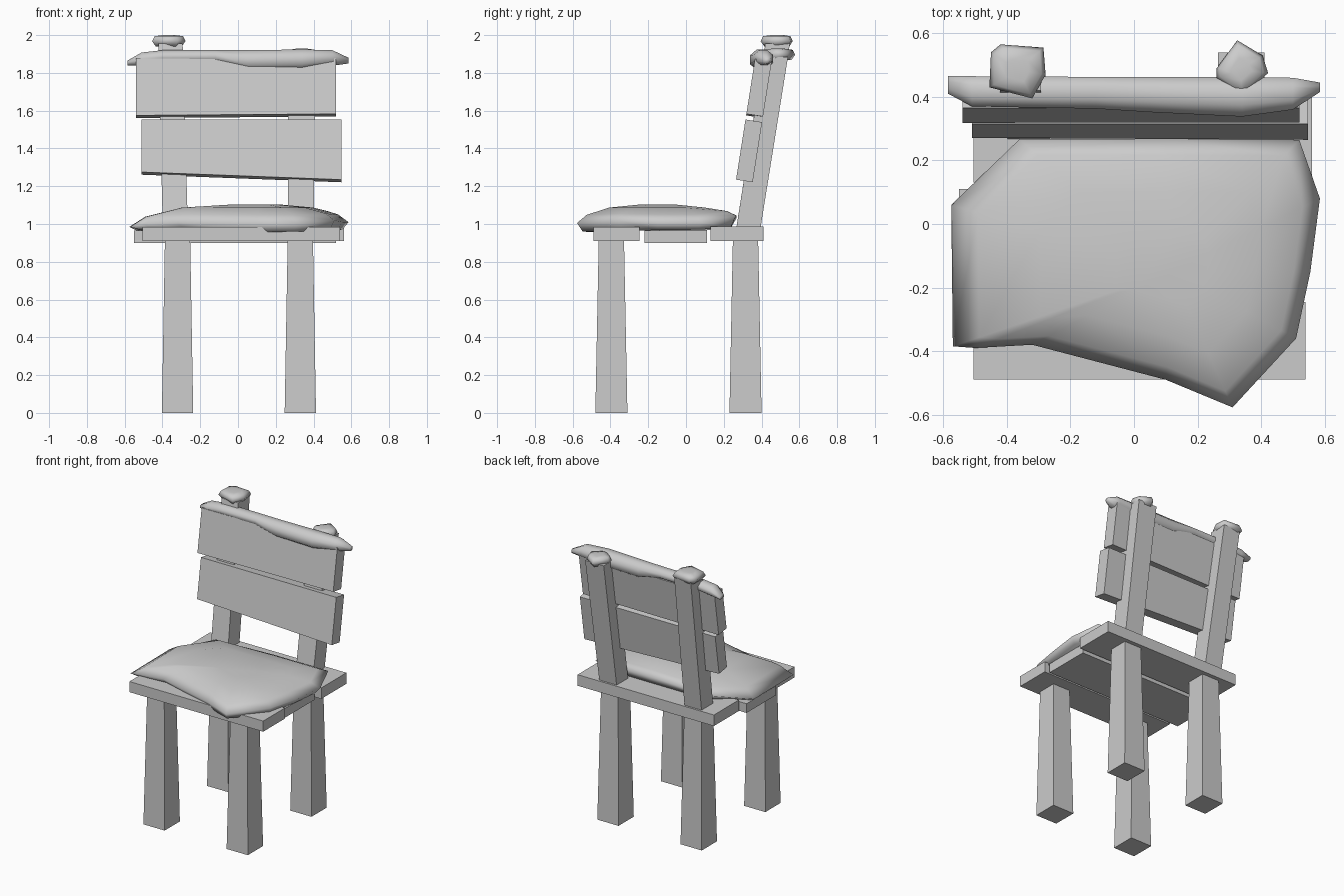
import bpy, bmesh, math

def loft(name, rings, smooth=False):
    """Bridge equal-sized rings of points and cap both ends."""
    bm = bmesh.new()
    vs = [[bm.verts.new(p) for p in r] for r in rings]
    n = len(vs[0])
    for a, b in zip(vs, vs[1:]):
        for i in range(n):
            j = (i + 1) % n
            bm.faces.new((a[i], a[j], b[j], b[i]))
    bm.faces.new(vs[0][::-1])
    bm.faces.new(vs[-1])
    bmesh.ops.recalc_face_normals(bm, faces=bm.faces[:])
    for f in bm.faces:
        f.smooth = smooth
    me = bpy.data.meshes.new(name)
    bm.to_mesh(me)
    bm.free()
    ob = bpy.data.objects.new(name, me)
    bpy.context.collection.objects.link(ob)
    return ob

def rect(x0, x1, y0, y1, z):
    return [(x0, y0, z), (x1, y0, z), (x1, y1, z), (x0, y1, z)]

def scaled(pts, c, s, zs):
    return [(c[0] + (p[0] - c[0]) * s, c[1] + (p[1] - c[1]) * s, z) for p, z in zip(pts, zs)]

# Four tapered legs
for side, cx in (("left", -0.32), ("right", 0.33)):
    for end, cy in (("front", -0.395), ("rear", 0.315)):
        loft(f"{end}_leg_{side}", [
            rect(cx - 0.083, cx + 0.083, cy - 0.085, cy + 0.085, 0),
            rect(cx - 0.067, cx + 0.067, cy - 0.067, cy + 0.067, 0.91)])

# Seat planks
for name, x0, x1, y0, y1, z0, z1 in (
        ("front_plank", -0.505, 0.54, -0.49, -0.245, 0.91, 0.985),
        ("middle_plank", -0.55, 0.52, -0.22, 0.11, 0.90, 0.965),
        ("rear_plank", -0.505, 0.56, 0.13, 0.41, 0.91, 0.988)):
    loft(name, [rect(x0, x1, y0, y1, z0), rect(x0, x1, y0, y1, z1)])

# Leaning back posts
loft("back_post_left", [rect(-0.398, -0.265, 0.265, 0.393, 0.97),
                        rect(-0.422, -0.293, 0.42, 0.55, 1.955)])
loft("back_post_right", [rect(0.265, 0.40, 0.265, 0.393, 0.97),
                         rect(0.265, 0.41, 0.41, 0.54, 1.885)])

# Backrest boards, tilted with the posts
def board(name, x0, x1, low_left, low_right, top):
    def end(x, z0):
        f = lambda z: 0.265 + 0.157 * (z - 1.235)
        return [(x, f(z0), z0), (x, f(top), top),
                (x, f(top) + 0.088, top - 0.014), (x, f(z0) + 0.088, z0 - 0.014)]
    loft(name, [end(x0, low_left), end(x1, low_right)])

board("lower_back_board", -0.51, 0.547, 1.275, 1.235, 1.553)
board("upper_back_board", -0.54, 0.52, 1.575, 1.583, 1.875)

# Soft seat cover: outline with lower and rim heights
outline = [(-0.575, 0.06, 0.96, 0.985), (-0.36, 0.267, 0.98, 1.03), (0.1, 0.267, 0.98, 1.045),
           (0.52, 0.265, 0.98, 1.045), (0.585, 0.08, 0.97, 1.01), (0.555, -0.15, 0.97, 1.01),
           (0.51, -0.36, 0.965, 1.02), (0.31, -0.577, 0.96, 1.005), (0.1, -0.49, 0.955, 1.005),
           (-0.32, -0.38, 0.975, 1.01), (-0.5, -0.39, 0.975, 1.0), (-0.57, -0.385, 0.97, 0.985)]
mid = (0.12, -0.15)
n = len(outline)
loft("seat_cover", [
    scaled(outline, mid, 0.93, [p[2] for p in outline]),
    scaled(outline, mid, 1.0, [p[3] for p in outline]),
    scaled(outline, mid, 0.88, [0.5 * p[3] + 0.546 for p in outline]),
    scaled(outline, mid, 0.6, [1.087] * n),
    scaled(outline, mid, 0.25, [1.102] * n)], True)

# Soft roll along the top of the backrest
def oval(x, y0, y1, z0, z1):
    k = 0.5 / math.cos(math.pi / 8)
    return [(x, (y0 + y1) / 2 + (y1 - y0) * k * math.cos(a), (z0 + z1) / 2 + (z1 - z0) * k * math.sin(a))
            for a in [(i + 0.5) * math.pi / 4 for i in range(8)]]

loft("back_cover", [oval(*s) for s in (
    (-0.585, 0.41, 0.465, 1.84, 1.865), (-0.51, 0.37, 0.465, 1.838, 1.908),
    (-0.40, 0.368, 0.464, 1.85, 1.92), (-0.12, 0.363, 0.463, 1.855, 1.92),
    (0.05, 0.352, 0.463, 1.81, 1.92), (0.34, 0.338, 0.463, 1.815, 1.924),
    (0.50, 0.36, 0.46, 1.838, 1.92), (0.585, 0.415, 0.445, 1.85, 1.88))], True)

# Irregular caps on the posts
left = [(-0.455, 0.43), (-0.32, 0.395), (-0.278, 0.47), (-0.285, 0.555), (-0.42, 0.565), (-0.45, 0.54)]
right = [(0.26, 0.46), (0.34, 0.40), (0.422, 0.475), (0.405, 0.53), (0.325, 0.578), (0.26, 0.49)]
for name, pts, c, z in (("post_cap_left", left, (-0.365, 0.485), 1.94),
                        ("post_cap_right", right, (0.335, 0.485), 1.868)):
    loft(name, [scaled(pts, c, s, [z + h] * 6)
                for s, h in ((0.78, 0), (1.0, 0.028), (0.85, 0.054), (0.4, 0.06))], True)
